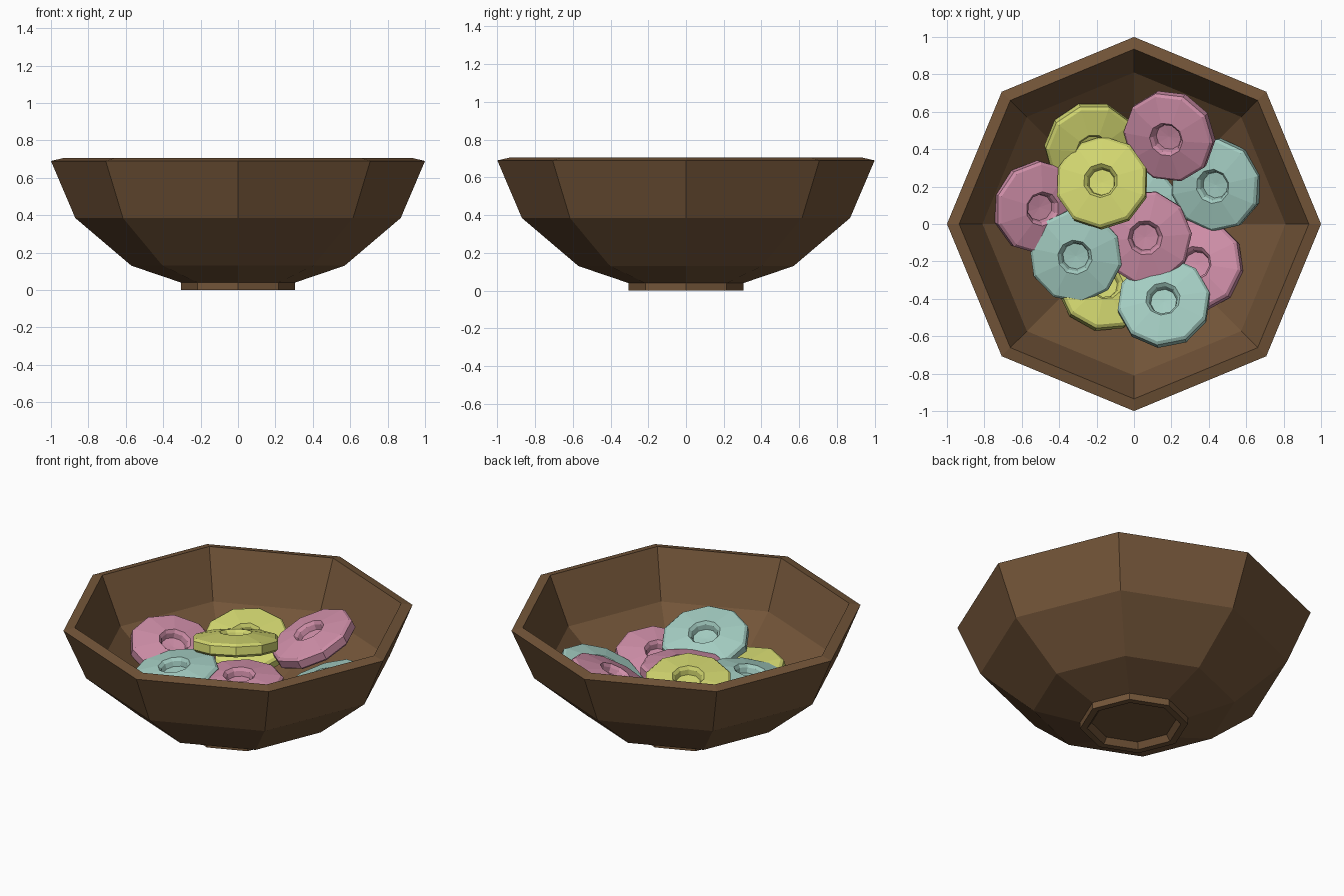
import bpy, bmesh, math
from mathutils import Vector, Matrix

if "Cube" in bpy.data.objects:
    bpy.data.objects.remove(bpy.data.objects["Cube"])


def material(name, rgb):
    m = bpy.data.materials.new(name)
    m.diffuse_color = (*rgb, 1)
    m.use_nodes = True
    m.node_tree.nodes["Principled BSDF"].inputs["Base Color"].default_value = m.diffuse_color
    return m


def lathe(name, profile, sides, mat, phase=0.0):
    """Spin a closed outline of (radius, z) points that starts and ends on the axis."""
    bm = bmesh.new()
    rings = []
    for r, z in profile:
        if r == 0:
            rings.append([bm.verts.new((0, 0, z))] * sides)
        else:
            rings.append([bm.verts.new((r * math.cos(phase + math.tau * i / sides),
                                        r * math.sin(phase + math.tau * i / sides), z))
                          for i in range(sides)])
    for a, b in zip(rings, rings[1:]):
        for i in range(sides):
            j = (i + 1) % sides
            bm.faces.new(dict.fromkeys((a[i], a[j], b[j], b[i])))
    bmesh.ops.recalc_face_normals(bm, faces=bm.faces)
    mesh = bpy.data.meshes.new(name)
    bm.to_mesh(mesh)
    bm.free()
    mesh.materials.append(mat)
    ob = bpy.data.objects.new(name, mesh)
    bpy.context.collection.objects.link(ob)
    return ob


wood = material("brown_wood", (0.17, 0.09, 0.04))
colours = {"pink": material("pink_candy", (0.62, 0.27, 0.39)),
           "teal": material("teal_candy", (0.37, 0.61, 0.54)),
           "yellow": material("yellow_candy", (0.64, 0.67, 0.16))}

# Eight-sided bowl: foot recess, foot ring, outer wall, rim, inner wall, floor
lathe("bowl", [(0, 0.035), (0.24, 0.035), (0.265, 0), (0.305, 0), (0.305, 0.04),
               (0.57, 0.13), (0.87, 0.385), (1.0, 0.69), (0.935, 0.705),
               (0.81, 0.42), (0.53, 0.18), (0.28, 0.09), (0, 0.09)], 8, wood)

# Ring sweet: lens-shaped disc, dimpled on both faces
half = [(0, 0.01), (0.07, 0.015), (0.078, 0.045), (0.093, 0.062), (0.235, 0.038), (0.25, 0.024)]
sweet_profile = half + [(r, -z) for r, z in reversed(half)]

# colour, centre, direction the top leans toward, lean angle in degrees
sweets = [("teal", (0.00, 0.08, 0.19), (0, 1), 3),
          ("yellow", (-0.16, -0.33, 0.24), (0.4, 0.9), 18),
          ("pink", (0.34, -0.22, 0.26), (-0.85, 0.5), 18),
          ("teal", (0.44, 0.21, 0.31), (-0.9, -0.4), 20),
          ("yellow", (-0.23, 0.41, 0.32), (0.45, -0.9), 22),
          ("pink", (-0.51, 0.09, 0.33), (0.9, -0.4), 21),
          ("pink", (0.06, -0.07, 0.32), (0, -1), 3),
          ("teal", (-0.31, -0.17, 0.32), (-0.6, -0.8), 9),
          ("teal", (0.16, -0.42, 0.35), (-0.25, 0.95), 20),
          ("pink", (0.19, 0.47, 0.43), (-0.7, -0.7), 25),
          ("yellow", (-0.17, 0.22, 0.405), (-0.57, 0.82), 14)]

# Heap of ring sweets
for n, (colour, centre, lean, angle) in enumerate(sweets, 1):
    ob = lathe(f"{colour}_ring_sweet_{n}", sweet_profile, 10, colours[colour], phase=n * 0.37)
    axis = Vector((0, 0, 1)).cross(Vector((*lean, 0)))
    ob.matrix_world = Matrix.Translation(centre) @ Matrix.Rotation(math.radians(angle), 4, axis)
